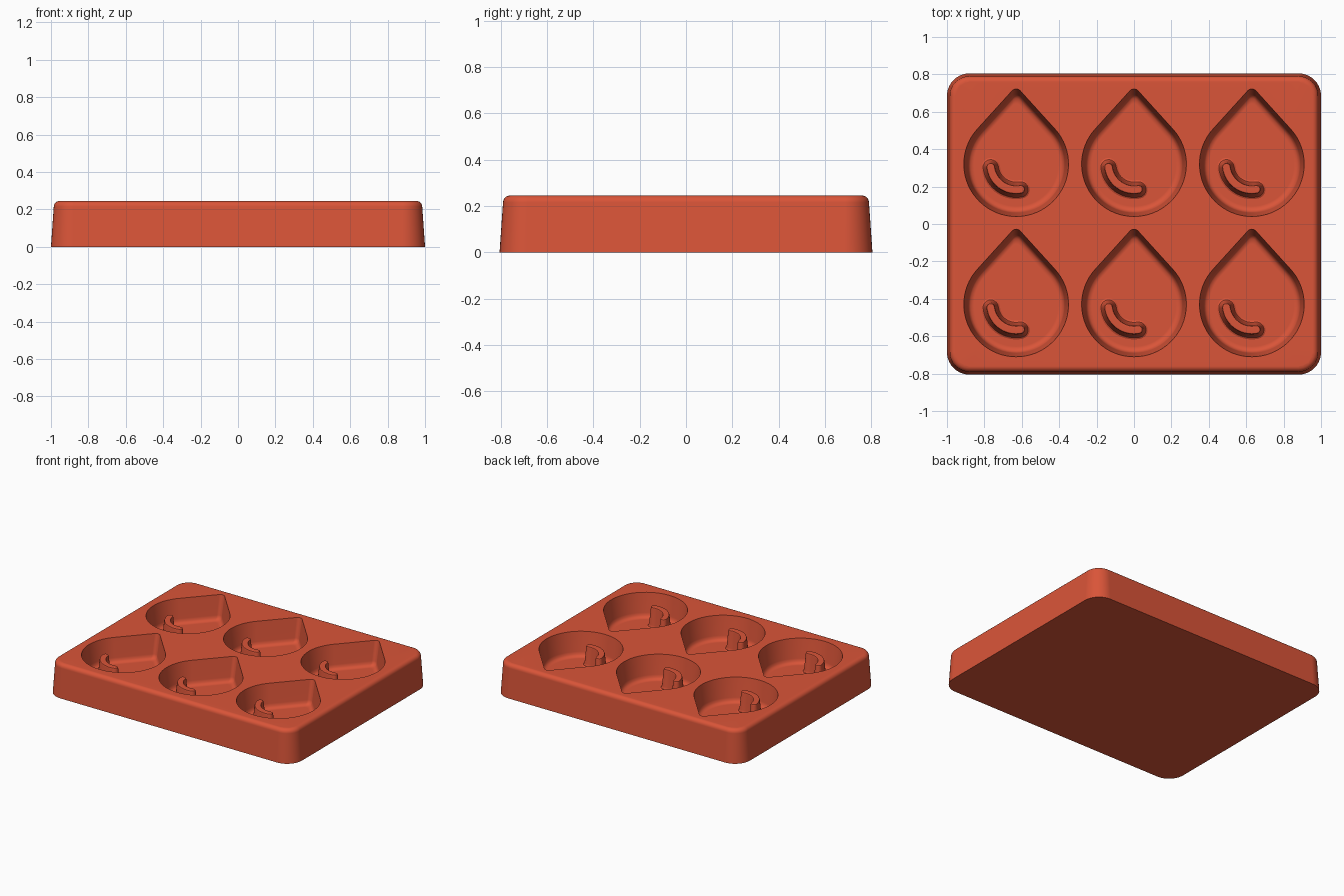
import bpy, bmesh
from math import sin, cos, pi, radians, acos
from mathutils import Vector

cube = bpy.data.objects.get("Cube")
if cube:
    bpy.data.objects.remove(cube, do_unlink=True)

red = bpy.data.materials.new("brick red")
red.use_nodes = True
colour = (0.70, 0.09, 0.04, 1)
red.diffuse_color = colour
red.node_tree.nodes["Principled BSDF"].inputs["Base Color"].default_value = colour


def arc(cx, cy, r, a0, a1, n):
    return [Vector((cx + r * cos(a0 + (a1 - a0) * i / n),
                    cy + r * sin(a0 + (a1 - a0) * i / n))) for i in range(n + 1)]


def rounded_rect(hx, hy, r):
    corners = [(1, 1, 0), (-1, 1, 1), (-1, -1, 2), (1, -1, 3)]
    return [p for sx, sy, q in corners
            for p in arc(sx * (hx - r), sy * (hy - r), r, q * pi / 2, (q + 1) * pi / 2, 10)]


def teardrop(r, tip, tip_r):
    # Large circle and small tip circle joined by their common tangents
    t = acos((r - tip_r) / (tip - tip_r))
    a = pi / 2 - t
    return (arc(0, 0, r, pi / 2 + t, 2 * pi + a, 48)
            + arc(0, tip - tip_r, tip_r, a, pi - a, 8))


def crescent(r, half, a0, a1):
    # Curved strip with round ends
    start = Vector((r * cos(a0), r * sin(a0)))
    end = Vector((r * cos(a1), r * sin(a1)))
    return (arc(0, 0, r + half, a0, a1, 18)
            + arc(end.x, end.y, half, a1, a1 + pi, 10)[1:-1]
            + arc(0, 0, r - half, a1, a0, 18)
            + arc(start.x, start.y, half, a0 + pi, a0 + 2 * pi, 10)[1:-1])


def ring(bm, points, z, cx=0, cy=0):
    return [bm.verts.new((p.x + cx, p.y + cy, z)) for p in points]


def loft(bm, rings):
    for low, high in zip(rings, rings[1:]):
        n = len(low)
        for i in range(n):
            j = (i + 1) % n
            bm.faces.new((low[i], low[j], high[j], high[i]))


def loop_edges(bm, verts):
    return [bm.edges.get((verts[i - 1], verts[i])) for i in range(len(verts))]


def finish(bm, name):
    mesh = bpy.data.meshes.new(name)
    bm.to_mesh(mesh)
    bm.free()
    mesh.materials.append(red)
    obj = bpy.data.objects.new(name, mesh)
    bpy.context.collection.objects.link(obj)
    bpy.ops.object.select_all(action='DESELECT')
    obj.select_set(True)
    bpy.context.view_layer.objects.active = obj
    bpy.ops.object.shade_smooth_by_angle(angle=radians(35))
    weighted = obj.modifiers.new("even shading", 'WEIGHTED_NORMAL')
    weighted.keep_sharp = True
    return obj


TOP, FLOOR, RADIUS = 0.245, 0.07, 0.28
centres = [(x, y) for x in (-0.63, 0, 0.63) for y in (-0.43, 0.32)]

# Tray: tapered block with a rounded upper edge
bm = bmesh.new()
profile = [(0, 0), (0.015, TOP - 0.03)]
profile += [(0.015 + 0.03 * (1 - cos(a)), TOP - 0.03 + 0.03 * sin(a))
            for a in (pi * k / 10 for k in range(1, 6))]
sides = [ring(bm, rounded_rect(1 - o, 0.805 - o, 0.12 - o), z) for o, z in profile]
loft(bm, sides)
bm.faces.new(sides[0][::-1])
rim = loop_edges(bm, sides[-1])

# Teardrop cavities: tapered walls with a rounded foot
drop = teardrop(RADIUS, 0.402, 0.03)
wall = [(0, TOP), (0.02, FLOOR + 0.035), (0.025, FLOOR + 0.017),
        (0.036, FLOOR + 0.005), (0.055, FLOOR)]
for cx, cy in centres:
    rings = [ring(bm, [p * (1 - o / RADIUS) for p in drop], z, cx, cy) for o, z in wall]
    loft(bm, rings)
    bm.faces.new(rings[-1])
    rim += loop_edges(bm, rings[0])

# Flat top around the cavities
bmesh.ops.triangle_fill(bm, edges=rim, use_beauty=True, normal=(0, 0, 1))
bmesh.ops.recalc_face_normals(bm, faces=bm.faces[:])
finish(bm, "mould_tray")

# Curved ridge standing in each cavity
ridge = [(0.05, FLOOR), (0.041, FLOOR + 0.005), (0.034, FLOOR + 0.02),
         (0.023, 0.203), (0.02, 0.212), (0.013, 0.216)]
for k, (cx, cy) in enumerate(centres):
    bm = bmesh.new()
    rings = [ring(bm, crescent(0.137, half, radians(187), radians(280)), z, cx, cy)
             for half, z in ridge]
    loft(bm, rings)
    bm.faces.new(rings[-1])
    finish(bm, f"crescent_ridge_{k + 1}")
